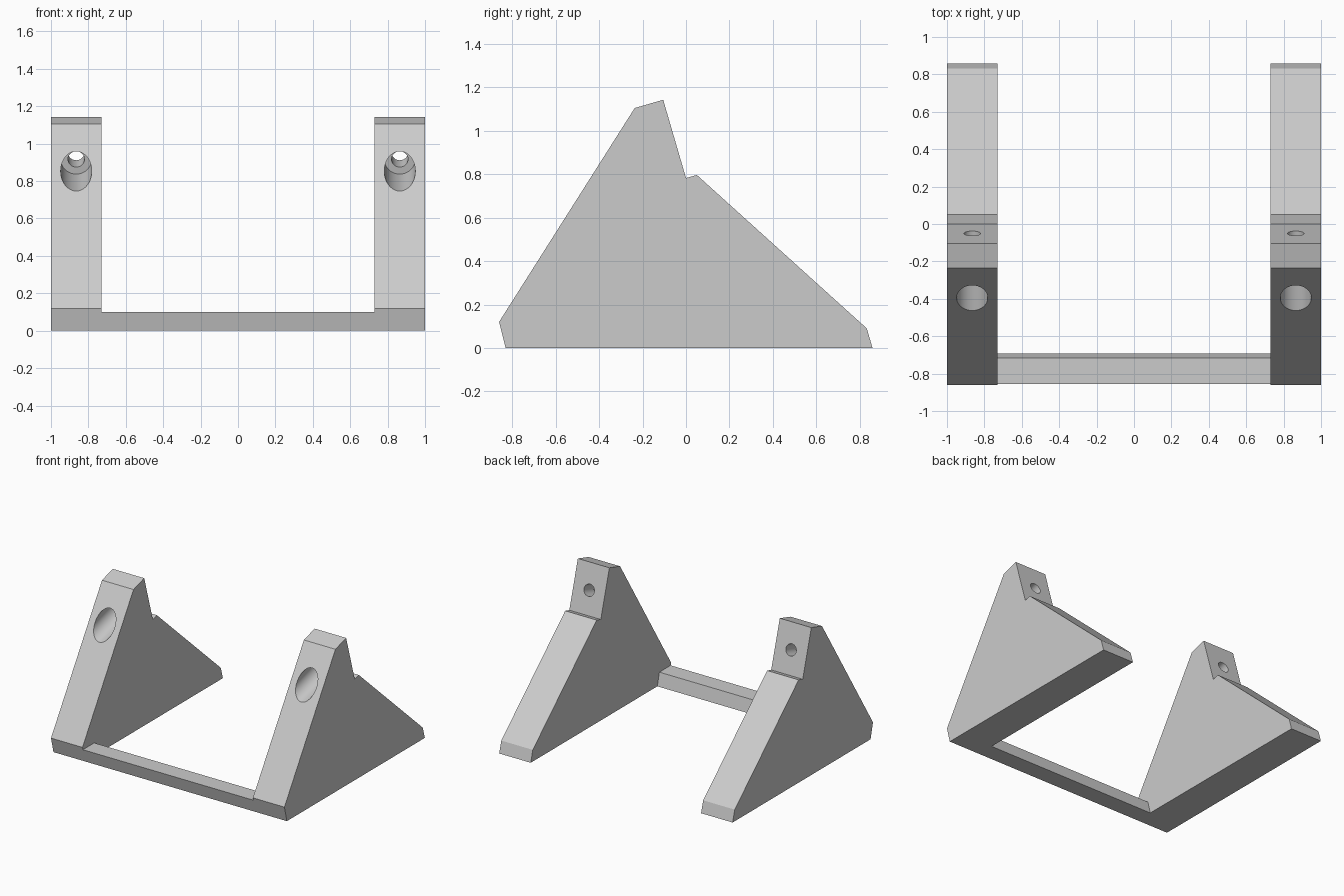
import bpy
import bmesh
from mathutils import Vector

if "Cube" in bpy.data.objects:
    bpy.data.objects.remove(bpy.data.objects["Cube"], do_unlink=True)

grey = bpy.data.materials.new("light_grey")
grey.use_nodes = True
grey.diffuse_color = (0.6, 0.6, 0.6, 1)
grey.node_tree.nodes["Principled BSDF"].inputs["Base Color"].default_value = (0.6, 0.6, 0.6, 1)


def add_object(name, bm):
    bmesh.ops.recalc_face_normals(bm, faces=bm.faces)
    mesh = bpy.data.meshes.new(name)
    bm.to_mesh(mesh)
    bm.free()
    mesh.materials.append(grey)
    obj = bpy.data.objects.new(name, mesh)
    bpy.context.collection.objects.link(obj)
    return obj


def extrude_profile(name, points, x0, x1):
    """Sweep a side profile of (y, z) points from x0 to x1."""
    bm = bmesh.new()
    face = bm.faces.new([bm.verts.new((x0, y, z)) for y, z in points])
    swept = bmesh.ops.extrude_face_region(bm, geom=[face])["geom"]
    verts = [v for v in swept if isinstance(v, bmesh.types.BMVert)]
    bmesh.ops.translate(bm, verts=verts, vec=(x1 - x0, 0, 0))
    return add_object(name, bm)


def rod(name, start, end, radius):
    """Cylinder between two points."""
    axis = end - start
    bm = bmesh.new()
    bmesh.ops.create_cone(bm, cap_ends=True, segments=48, radius1=radius,
                          radius2=radius, depth=axis.length)
    bmesh.ops.rotate(bm, verts=bm.verts, matrix=axis.to_track_quat('Z', 'Y').to_matrix())
    bmesh.ops.translate(bm, verts=bm.verts, vec=(start + end) / 2)
    return add_object(name, bm)


def combine(target, other, operation):
    """Apply a boolean and discard the second object."""
    mod = target.modifiers.new("combine", 'BOOLEAN')
    mod.operation, mod.solver, mod.object = operation, 'EXACT', other
    bpy.context.view_layer.objects.active = target
    bpy.ops.object.modifier_apply(modifier=mod.name)
    bpy.data.objects.remove(other, do_unlink=True)


# Triangular side support with a notch behind its peak
side_profile = [(-0.83, 0), (-0.86, 0.12), (-0.236, 1.104), (-0.105, 1.142),
                (0, 0.782), (0.05, 0.796), (0.832, 0.09), (0.858, 0)]
inner, outer = 0.73, 1.0
stand = extrude_profile("stand", side_profile, inner, outer)

# Stepped screw hole: wide at the front, narrow through the back
floor = Vector((0.865, -0.175, 0.917))
axis = Vector((0, 0.96, 0.28))
combine(stand, rod("wide_hole", floor - axis * 0.6, floor, 0.083), 'DIFFERENCE')
combine(stand, rod("narrow_hole", floor - axis * 0.1, floor + axis * 0.4, 0.044), 'DIFFERENCE')

# Second support is the mirror image
mirror = stand.modifiers.new("mirror", 'MIRROR')
bpy.context.view_layer.objects.active = stand
bpy.ops.object.modifier_apply(modifier=mirror.name)

# Front crossbar
bar_profile = [(-0.83, 0), (-0.855, 0.1), (-0.717, 0.1), (-0.692, 0)]
combine(stand, extrude_profile("crossbar", bar_profile, -inner, inner), 'UNION')

# Smooth hole walls, sharp edges elsewhere
bpy.ops.object.select_all(action='DESELECT')
stand.select_set(True)
bpy.context.view_layer.objects.active = stand
bpy.ops.object.shade_smooth_by_angle(angle=0.35)
